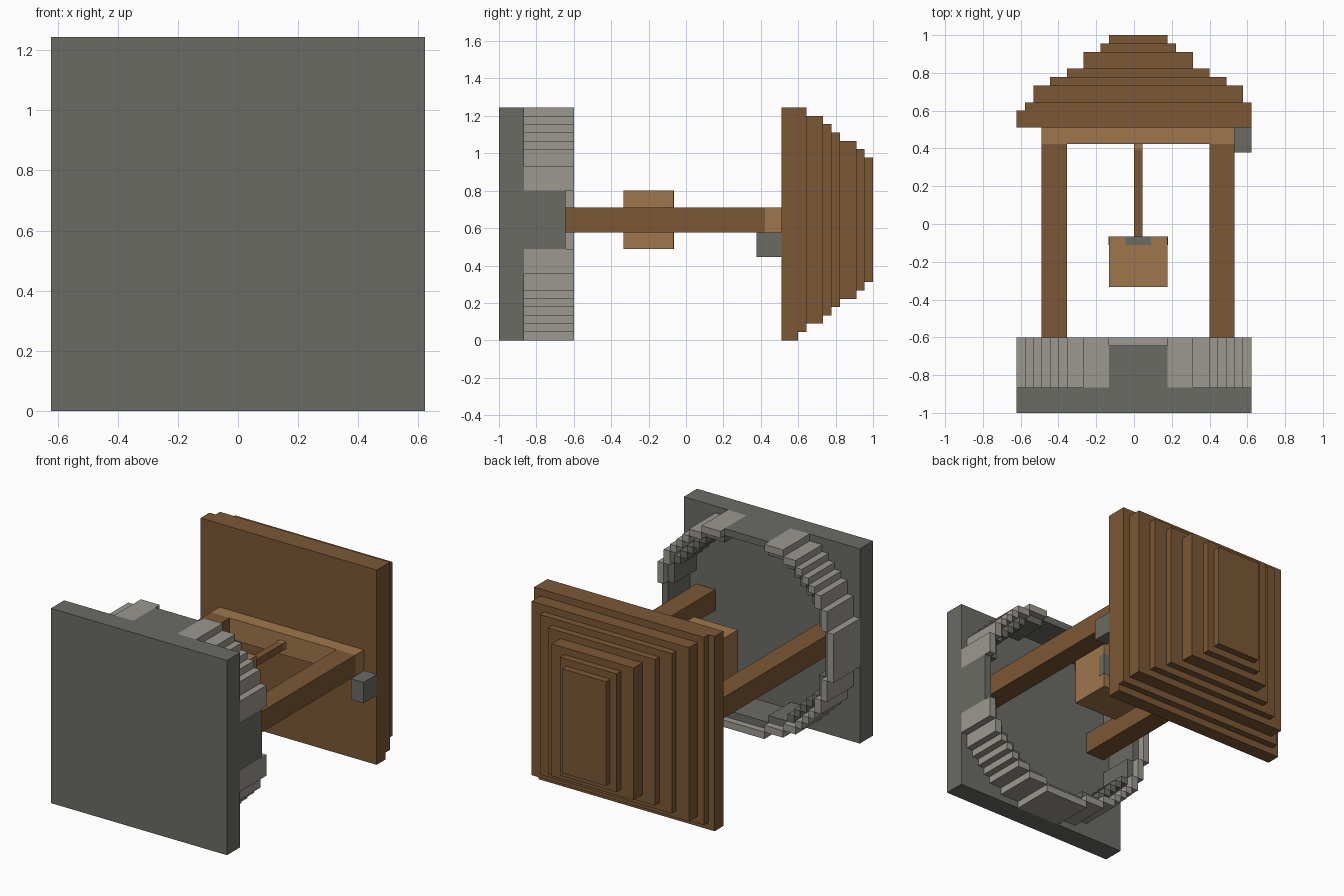
import bpy, bmesh
from mathutils import Vector

if "Cube" in bpy.data.objects:
    bpy.data.objects.remove(bpy.data.objects["Cube"], do_unlink=True)

U = 2 / 45                           # one block of the model's grid
ORIGIN = Vector((-14 * U, -1.0, 0.0))


def linear(c):
    c /= 255
    return c / 12.92 if c <= 0.04045 else ((c + 0.055) / 1.055) ** 2.4


def material(name, rgb):
    m = bpy.data.materials.new(name)
    m.use_nodes = True
    col = tuple(linear(c) for c in rgb) + (1.0,)
    m.diffuse_color = col
    bsdf = m.node_tree.nodes["Principled BSDF"]
    bsdf.inputs["Base Color"].default_value = col
    bsdf.inputs["Roughness"].default_value = 0.9
    return m


DARK_WOOD = material("dark wood", (124, 88, 53))
LIGHT_WOOD = material("light wood", (159, 118, 76))
DARK_STONE = material("dark stone", (107, 107, 101))
LIGHT_STONE = material("light stone", (155, 152, 144))


def blocks(name, mat, boxes, grow=0.0):
    """One object from boxes given as (x0, x1, y0, y1, z0, z1) in grid units."""
    bm = bmesh.new()
    for x0, x1, y0, y1, z0, z1 in boxes:
        lo, hi = Vector((x0, y0, z0)), Vector((x1, y1, z1))
        verts = bmesh.ops.create_cube(bm, size=1.0)["verts"]
        for v in verts:
            p = (lo + hi) / 2 + v.co * (hi - lo)
            p = Vector(c * (hi[k] - lo[k] + 2 * grow) for k, c in enumerate(v.co)) + (lo + hi) / 2
            v.co = ORIGIN + U * p
    mesh = bpy.data.meshes.new(name)
    bm.to_mesh(mesh)
    bm.free()
    mesh.materials.append(mat)
    ob = bpy.data.objects.new(name, mesh)
    bpy.context.collection.objects.link(ob)
    return ob


def ring(runs, y0, y1):
    """Stepped circle around (14, 14); blocks beyond the base edge are dropped."""
    cells = set()
    for first, last, out in runs:
        for s in (-1, 1):
            spans = [(first, last), (-last, -first)] if first else [(-last, last)]
            for a, b in spans:
                cells.add((a, b, s * out, s * out))
                cells.add((s * out, s * out, a, b))
    return [(14 + a, 15 + b, y0, y1, 14 + c, 15 + d)
            for a, b, c, d in sorted(cells) if max(b, d) < 14]


# Base slab
blocks("base_slab", DARK_STONE, [(0, 28, 0, 3, 0, 28)])

# Well wall: pale outer ring and lower dark lining
blocks("outer_wall", LIGHT_STONE,
       ring([(0, 3, 14), (4, 6, 13), (7, 8, 12), (9, 9, 11), (10, 10, 10)], 3, 9))
blocks("inner_wall", DARK_STONE,
       ring([(0, 3, 13), (4, 6, 12), (7, 7, 11), (8, 8, 10), (9, 9, 9)], 3, 8))

# Posts, cross beam and crank
for name, x in (("right_post", 3), ("left_post", 23)):
    blocks(name, DARK_WOOD, [(x, x + 3, 3, 32, 13, 16)])
blocks("cross_beam", LIGHT_WOOD, [(3, 26, 32, 34, 13, 16)])
blocks("crank", DARK_STONE, [(26, 28, 31, 34, 10, 13)])

# Rope, its knot and the bucket with a metal strap
blocks("rope", DARK_WOOD, [(14, 15, 21, 31.4, 14, 15)])
blocks("rope_knot", LIGHT_WOOD, [(14, 15, 31.4, 32, 14, 15)])
blocks("bucket", LIGHT_WOOD, [(11, 18, 15, 21, 11, 18)])
blocks("bucket_strap", DARK_STONE,
       [(13, 16, 20, 21, 11, 18), (11, 18, 20, 21, 13, 16)], grow=0.03)

# Stepped roof: (lower level, upper level, x inset, z inset)
tiers = [(34, 36, 0, 0), (36, 37, 1, 1), (37, 39, 2, 2), (39, 40, 4, 3),
         (40, 41, 6, 4), (41, 43, 8, 5), (43, 44, 10, 6), (44, 45, 11, 7)]
blocks("roof", DARK_WOOD,
       [(ix, min(28, 29 - ix), y0, y1, iz, min(28, 29 - iz)) for y0, y1, ix, iz in tiers])
